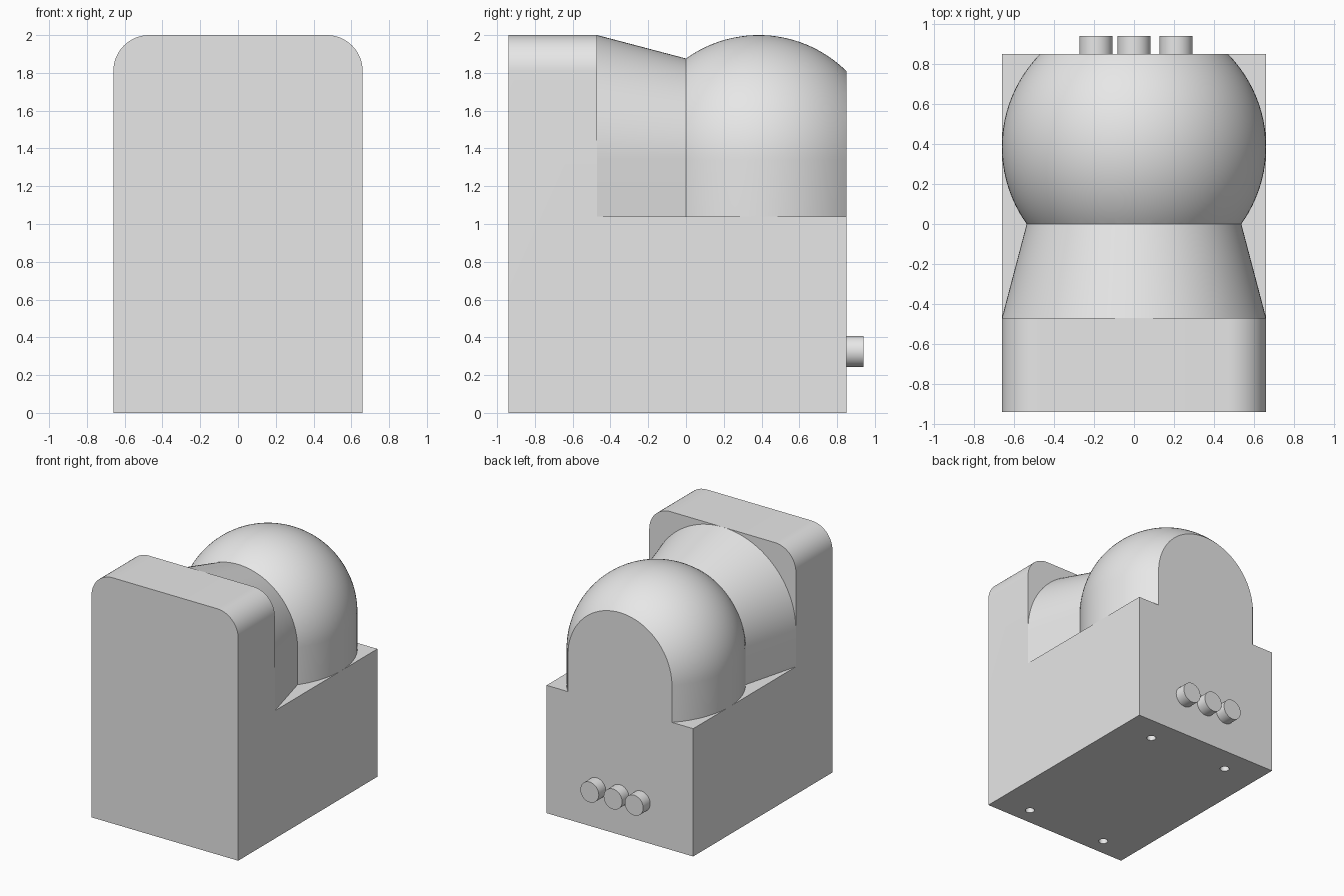
import bpy
import bmesh
from math import sin, cos, pi, sqrt
from mathutils import Matrix, Vector

cube = bpy.data.objects.get("Cube")
if cube:
    bpy.data.objects.remove(cube, do_unlink=True)

# Main dimensions
HALF = 0.66
FRONT, STEP, WAIST, BACK = -0.94, -0.47, 0.0, 0.85
LEDGE, TOP = 1.04, 2.0
SPRING = TOP - HALF          # height where the arches begin
DOME_Y = 0.385

grey = bpy.data.materials.new("light grey")
grey.use_nodes = True
grey.diffuse_color = (0.8, 0.8, 0.8, 1)
grey.node_tree.nodes["Principled BSDF"].inputs["Base Color"].default_value = (0.8, 0.8, 0.8, 1)


def finish(bm, name):
    bmesh.ops.recalc_face_normals(bm, faces=bm.faces)
    mesh = bpy.data.meshes.new(name)
    bm.to_mesh(mesh)
    bm.free()
    mesh.materials.append(grey)
    obj = bpy.data.objects.new(name, mesh)
    bpy.context.collection.objects.link(obj)
    return obj


def smooth(obj):
    bpy.ops.object.select_all(action='DESELECT')
    obj.select_set(True)
    bpy.context.view_layer.objects.active = obj
    bpy.ops.object.shade_smooth_by_angle(angle=pi / 6)


def arc(cx, cz, r, start, end, n):
    return [(cx + r * cos(start + (end - start) * i / n),
             cz + r * sin(start + (end - start) * i / n)) for i in range(n + 1)]


def loft(sections, name, closed):
    """Join (y, [(x, z)...]) sections; closed ones are capped."""
    bm = bmesh.new()
    rings = [[bm.verts.new((x, y, z)) for x, z in pts] for y, pts in sections]
    for a, b in zip(rings, rings[1:]):
        n = len(a)
        for i in range(n if closed else n - 1):
            j = (i + 1) % n
            bm.faces.new((a[i], a[j], b[j], b[i]))
    if closed:
        bm.faces.new(rings[0])
        bm.faces.new(rings[-1])
    return finish(bm, name)


def cylinder(name, radius, depth, matrix):
    bm = bmesh.new()
    bmesh.ops.create_cone(bm, cap_ends=True, segments=32, radius1=radius,
                          radius2=radius, depth=depth, matrix=matrix)
    return finish(bm, name)


def cut(obj, cutter):
    cutter.hide_render = True
    mod = obj.modifiers.new("cut", 'BOOLEAN')
    mod.operation = 'DIFFERENCE'
    mod.solver = 'EXACT'
    mod.object = cutter
    bpy.context.view_layer.objects.active = obj
    bpy.ops.object.modifier_apply(modifier=mod.name)
    bpy.data.objects.remove(cutter, do_unlink=True)


# Body: rounded-top block, cut down to a ledge behind the front wall
R = 0.19
profile = ([(-HALF, 0), (HALF, 0)] + arc(HALF - R, TOP - R, R, 0, pi / 2, 16)
           + arc(R - HALF, TOP - R, R, pi / 2, pi, 16))
body = loft([(FRONT, profile), (BACK, profile)], "body", True)
box = [(-1, LEDGE), (1, LEDGE), (1, 3), (-1, 3)]
cut(body, loft([(STEP, box), (2, box)], "ledge_cutter", True))

# Mounting holes in the underside
for x in (-0.365, 0.365):
    for y in (-0.80, 0.64):
        cut(body, cylinder("hole_cutter", 0.035, 0.5, Matrix.Translation((x, y, 0))))
smooth(body)


# Neck: arch that tapers from the front wall to the dome
def arch(r):
    return [(r, LEDGE)] + arc(0, SPRING, r, 0, pi, 64) + [(-r, LEDGE)]


waist = sqrt(HALF ** 2 - (DOME_Y - WAIST) ** 2)
smooth(loft([(STEP, arch(HALF)), (WAIST, arch(waist))], "neck", False))

# Dome: half ball on a short drum, sliced flat at the waist and the back
bm = bmesh.new()
pts = [(0, LEDGE), (HALF, LEDGE)] + arc(0, SPRING, HALF, 0, pi / 2, 32)
verts = [bm.verts.new((r, DOME_Y, z)) for r, z in pts]
edges = [bm.edges.new(pair) for pair in zip(verts, verts[1:])]
bmesh.ops.spin(bm, geom=verts + edges, cent=(0, DOME_Y, 0), axis=(0, 0, 1),
               angle=2 * pi, steps=96)
bmesh.ops.remove_doubles(bm, verts=bm.verts, dist=0.0005)
for y, side in ((WAIST, -1), (BACK, 1)):
    bmesh.ops.bisect_plane(bm, geom=bm.verts[:] + bm.edges[:] + bm.faces[:], dist=0.0001,
                           plane_co=Vector((0, y, 0)), plane_no=Vector((0, side, 0)),
                           clear_outer=True)
    rim = [e for e in bm.edges if e.is_boundary]
    bmesh.ops.holes_fill(bm, edges=rim, sides=0)
smooth(finish(bm, "dome"))

# Three connector pins on the back
for name, x in (("right", -0.19), ("middle", 0.0), ("left", 0.21)):
    place = Matrix.Translation((x, BACK + 0.04, 0.325)) @ Matrix.Rotation(pi / 2, 4, 'X')
    smooth(cylinder(name + "_pin", 0.083, 0.1, place))
